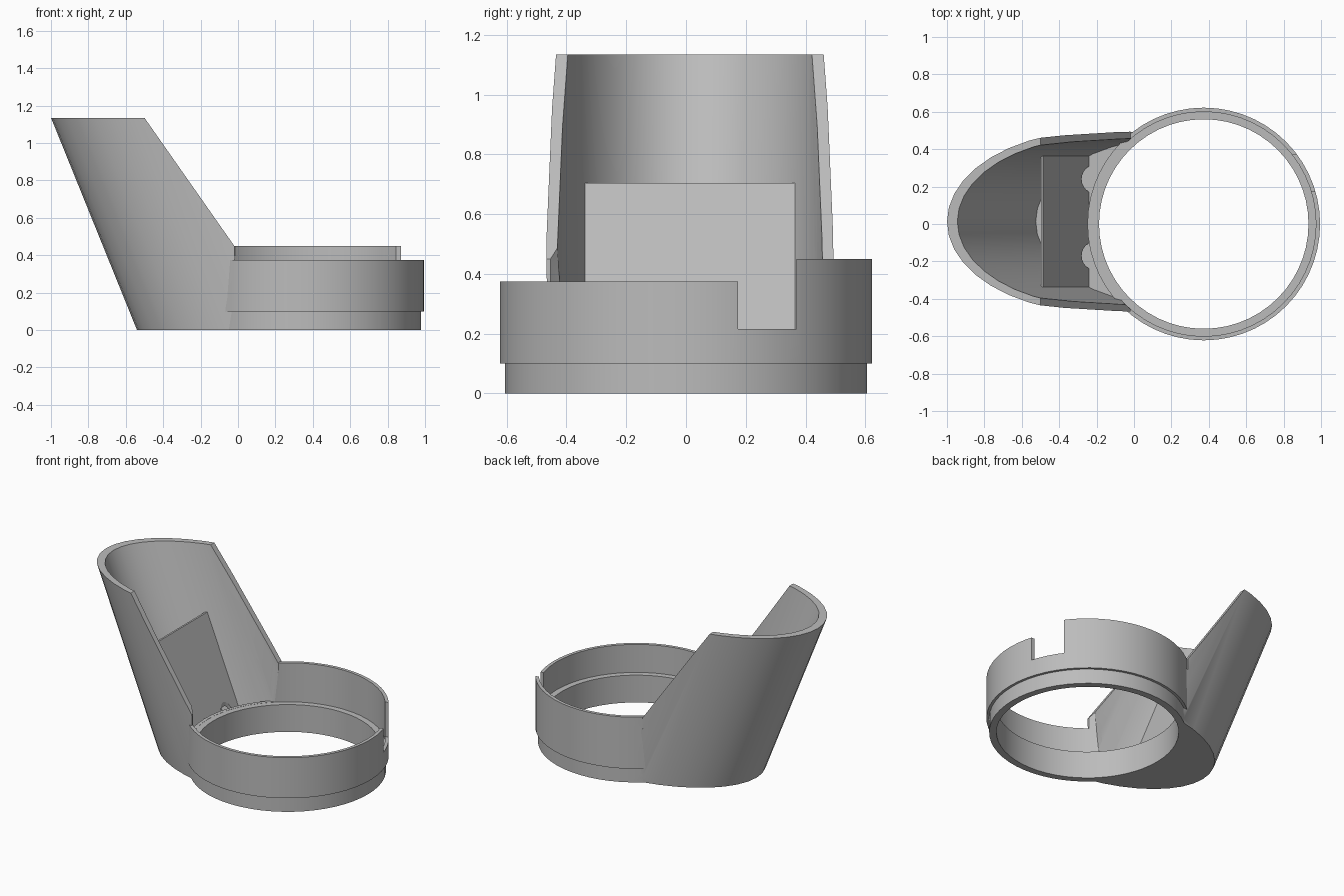
import bpy, bmesh, math

if "Cube" in bpy.data.objects:
    bpy.data.objects.remove(bpy.data.objects["Cube"], do_unlink=True)

grey = bpy.data.materials.new("plain grey")
grey.use_nodes = True
grey.diffuse_color = (0.5, 0.5, 0.5, 1)
grey.node_tree.nodes["Principled BSDF"].inputs["Base Color"].default_value = (0.5, 0.5, 0.5, 1)

RING_X = 0.373      # ring centre
LEAN = -0.405       # sideways lean of the scoop per unit of height
CY = 0.013          # scoop centre line
TOP = 1.135


def loft(name, loops, close=False):
    """Skin equal loops of points; cap the ends, or join last to first."""
    bm = bmesh.new()
    rows = [[bm.verts.new(p) for p in loop] for loop in loops]
    n = len(rows[0])
    pairs = list(zip(rows, rows[1:])) + ([(rows[-1], rows[0])] if close else [])
    for a, b in pairs:
        for i in range(n):
            j = (i + 1) % n
            bm.faces.new((a[i], a[j], b[j], b[i]))
    if not close:
        bm.faces.new(rows[0])
        bm.faces.new(rows[-1])
    bmesh.ops.recalc_face_normals(bm, faces=bm.faces)
    mesh = bpy.data.meshes.new(name)
    bm.to_mesh(mesh)
    bm.free()
    mesh.materials.append(grey)
    obj = bpy.data.objects.new(name, mesh)
    bpy.context.collection.objects.link(obj)
    return obj


def prism(name, outline, z0, z1, lean=0.0):
    return loft(name, [[(x + lean * z, y, z) for x, y in outline] for z in (z0, z1)])


def box(name, x0, x1, y0, y1, z0, z1, lean=0.0):
    return prism(name, [(x0, y0), (x1, y0), (x1, y1), (x0, y1)], z0, z1, lean)


def circle(cx, cy, r, n=56):
    return [(cx + r * math.cos(2 * math.pi * i / n), cy + r * math.sin(2 * math.pi * i / n))
            for i in range(n)]


def half_ellipse(a, b, n=20):
    return [(0.26 + a * math.cos(t), CY + b * math.sin(t))
            for t in (math.pi * (0.5 + i / n) for i in range(n + 1))]


def combine(obj, other, operation="DIFFERENCE"):
    other.hide_render = True
    mod = obj.modifiers.new("combine", "BOOLEAN")
    mod.operation = operation
    mod.solver = "EXACT"
    mod.object = other
    bpy.context.view_layer.objects.active = obj
    bpy.ops.object.modifier_apply(modifier=mod.name)
    bpy.data.objects.remove(other, do_unlink=True)


def smooth(obj):
    bpy.ops.object.select_all(action="DESELECT")
    obj.select_set(True)
    bpy.context.view_layer.objects.active = obj
    bpy.ops.object.shade_smooth_by_angle(angle=math.radians(25))


# Leaning scoop: hollow half-ellipse shell with a thick floor
body = prism("scoop_and_ring", half_ellipse(0.80, 0.485), 0, TOP, LEAN)
combine(body, prism("scoop_hollow", half_ellipse(0.745, 0.448), 0.1, 1.4, LEAN))
slope = [(-0.02, 0.375), (1.2, 0.375), (1.2, 1.3), (-0.616, 1.3), (-0.02, 0.45)]
combine(body, loft("slope_cutter", [[(x, y, z) for x, z in slope] for y in (-1, 1)]))
combine(body, prism("ring_clearance", circle(RING_X, 0, 0.601), -0.1, 1.5))

# Ring: stepped outside, ledge inside
profile = [(0.56, 0), (0.605, 0), (0.605, 0.1), (0.622, 0.1),
           (0.622, 0.45), (0.6, 0.45), (0.6, 0.185), (0.56, 0.185)]
angles = [2 * math.pi * i / 56 for i in range(56)]
ring = loft("ring", [[(RING_X + r * math.cos(t), r * math.sin(t), z) for r, z in profile]
                     for t in angles], close=True)
combine(ring, prism("ring_opening", half_ellipse(0.745, 0.448), 0.186, 1.4, LEAN))
combine(ring, box("low_rim_cutter", -1, 2, -1, 0.175, 0.375, 1))
combine(ring, box("notch_cutter", RING_X, 2, 0.174, 0.37, 0.215, 1))
combine(body, ring, "UNION")
smooth(body)

# Inner panel with two arched openings at its foot
panel = box("inner_panel", -0.212, -0.2, CY - 0.352, CY + 0.355, 0.095, 0.705, LEAN)
for y in (0.24, -0.17):
    combine(panel, prism("arch_cutter", circle(-0.2, y, 0.08, 24), 0.101, 0.4))
